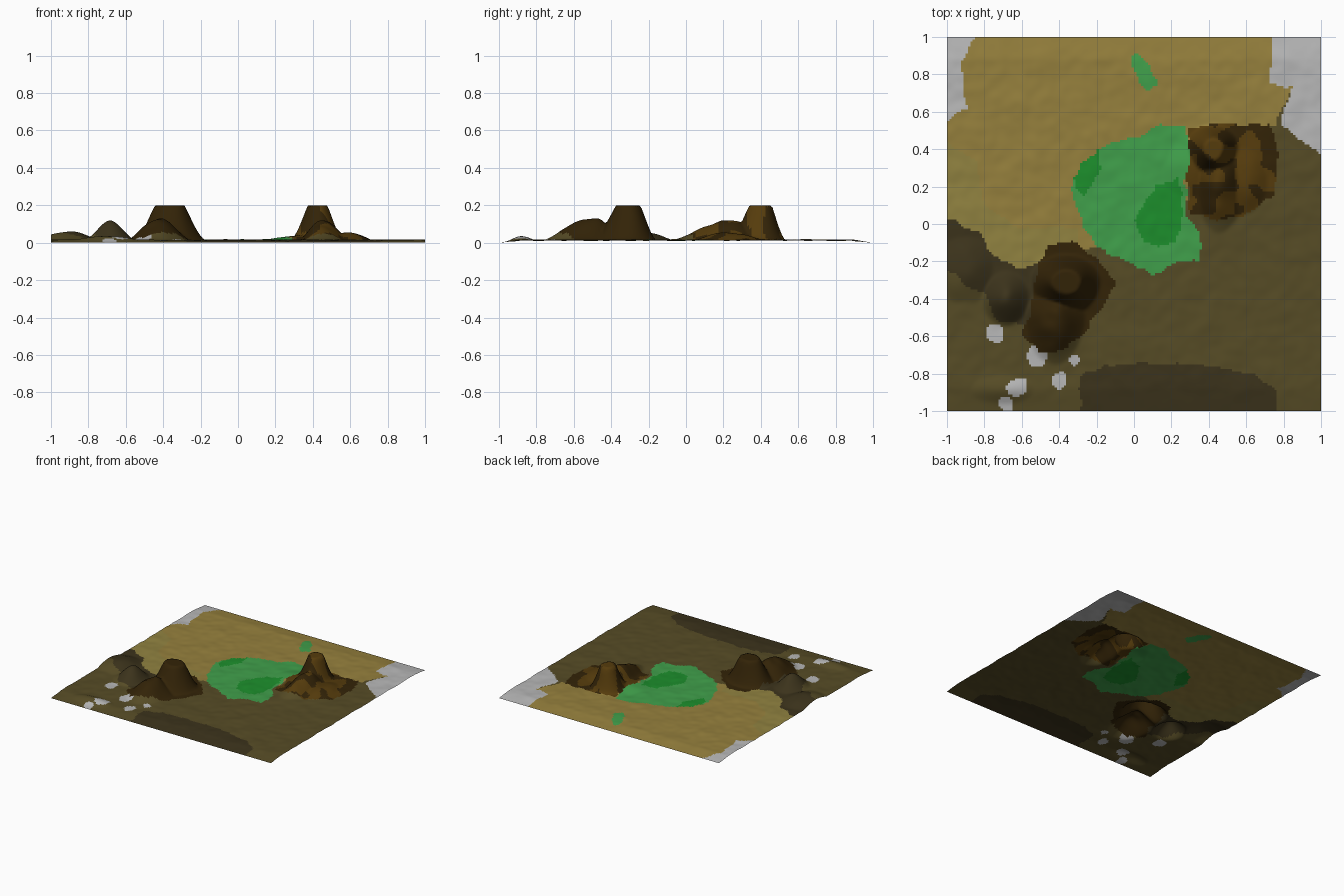
import bpy, bmesh, math
from mathutils import Vector, noise

if "Cube" in bpy.data.objects:
    bpy.data.objects.remove(bpy.data.objects["Cube"])

N = 160          # grid cells per side
TOP = 0.2        # peaks are cut flat at this height


def fbm(x, y, s, seed=0.0):
    return noise.noise(Vector((x * s, y * s, seed)))


# One hill: centre, height, then reach to left, right, front and back
def hill(x, y, cx, cy, h, left, right, front, back):
    dx, dy = x - cx, y - cy
    t = math.hypot(dx / (left if dx < 0 else right), dy / (front if dy < 0 else back))
    return h * (0.5 + 0.5 * math.cos(math.pi * t)) if t < 1 else 0.0


EAST_HILLS = [
    (0.43, 0.41, 0.26, 0.17, 0.15, 0.20, 0.14),   # peak
    (0.45, 0.24, 0.12, 0.15, 0.18, 0.38, 0.22),   # front ridge
    (0.60, 0.22, 0.052, 0.30, 0.17, 0.25, 0.30),  # shelf
    (0.35, 0.30, 0.035, 0.35, 0.20, 0.30, 0.25),  # meadow slope
]
WEST_HILLS = [
    (-0.36, -0.30, 0.27, 0.22, 0.21, 0.22, 0.16),  # peak
    (-0.42, -0.50, 0.13, 0.21, 0.20, 0.32, 0.20),  # front ridge
    (-0.68, -0.40, 0.11, 0.17, 0.16, 0.19, 0.19),  # shoulder
    (-0.90, -0.25, 0.058, 0.28, 0.22, 0.26, 0.26), # west edge rise
    (-0.70, -0.88, 0.033, 0.30, 0.30, 0.11, 0.12), # low mound
]


def height(x, y):
    edge = min(1.0, (1 - abs(y)) / 0.12)
    base = (0.014 + 0.005 * fbm(x, y, 7) + 0.003 * fbm(x, y, 16, 4)) * edge
    hs = max(hill(x, y, *p) for p in EAST_HILLS + WEST_HILLS)
    rough = 1 + 0.12 * fbm(x, y, 11, 2)
    z = max(base, hs * rough) + 0.15 * min(base, hs)
    return min(TOP, max(0.0, z))


# Outlines of the ground patches, seen from above
sand = [(-1.1, .48), (-.9, .62), (-.93, .85), (-.8, 1.1), (.72, 1.1), (.73, .75), (.85, .73),
        (.75, .52), (.3, .5), (.27, 0), (-.1, -.1), (-.3, -.15), (-.6, -.24), (-.75, -.18),
        (-.85, -.03), (-1.1, .06)]
pale_olive = [(-1.1, .48), (-.85, .35), (-.8, .1), (-.6, -.03), (-.3, -.02), (-.3, -.15),
              (-.6, -.24), (-.75, -.18), (-.85, -.03), (-1.1, .06)]
bare = [(.72, 1.1), (1.1, 1.1), (1.1, .3), (.9, .44), (.78, .53), (.85, .73), (.73, .75)]
bare_west = [(-1.1, .48), (-.9, .62), (-.93, .85), (-.8, 1.1), (-1.1, 1.1)]
shade_west = [(-1.1, .06), (-.85, -.03), (-.75, -.18), (-.6, -.24), (-.45, -.2), (-.52, -.55),
              (-.72, -.52), (-.8, -.38), (-1.1, -.2)]
shade_front = [(-.28, -1.1), (-.28, -.82), (-.15, -.75), (.3, -.74), (.65, -.8), (.75, -.9),
               (.77, -1.1)]
meadow = [(-.33, .25), (-.2, .4), (.05, .48), (.15, .53), (.28, .52), (.3, .35), (.27, .2),
          (.28, .05), (.35, -.05), (.35, -.2), (.25, -.2), (.1, -.27), (-.05, -.2),
          (-.2, -.12), (-.3, .05)]
small_meadow = [(-.02, .85), (0, .92), (.08, .85), (.12, .75), (.07, .7)]
deep_meadow = [(0, .02), (.12, .2), (.24, .25), (.26, .05), (.22, -.1), (.05, -.12)]
deep_meadow_west = [(-.33, .25), (-.2, .4), (-.18, .3), (-.27, .14)]
rock_west = [(-.45, -.1), (-.3, -.1), (-.1, -.3), (-.15, -.42), (-.25, -.56), (-.35, -.66),
             (-.5, -.7), (-.6, -.6), (-.55, -.45), (-.52, -.25)]
rock_east = [(.3, .5), (.45, .54), (.72, .53), (.77, .4), (.75, .15), (.6, .05), (.45, .02),
             (.3, .05), (.28, .25)]
bare_spots = [(-.74, -.58, .05), (-.52, -.7, .06), (-.63, -.87, .05), (-.4, -.84, .04),
              (-.68, -.96, .04), (-.33, -.73, .03)]


def inside(x, y, poly):
    hit = False
    for (x1, y1), (x2, y2) in zip(poly, poly[1:] + poly[:1]):
        if (y1 > y) != (y2 > y) and x < x1 + (y - y1) * (x2 - x1) / (y2 - y1):
            hit = not hit
    return hit


COLOURS = {
    "sand": (148, 127, 63), "pale_olive": (143, 129, 66), "olive": (87, 77, 42),
    "shade": (62, 54, 33), "bare": (182, 182, 182), "green": (66, 158, 76),
    "deep_green": (34, 142, 48), "rock": (54, 40, 16), "rock_warm": (86, 62, 20),
}
NAMES = list(COLOURS)


# Which ground colour lies at a point
def ground(px, py):
    x = px + 0.022 * fbm(px, py, 13, 8)
    y = py + 0.022 * fbm(px, py, 13, 9)
    if inside(x, y, meadow):
        deep = inside(x, y, deep_meadow) or inside(x, y, deep_meadow_west)
        return "deep_green" if deep else "green"
    if inside(x, y, small_meadow):
        return "green"
    if inside(x, y, rock_east):
        return "rock_warm" if fbm(x, y, 9, 3) > -0.05 else "rock"
    if inside(x, y, rock_west):
        return "rock"
    if any(math.hypot(x - a, y - b) < r for a, b, r in bare_spots):
        return "bare"
    if inside(x, y, shade_west) or inside(x, y, shade_front):
        return "shade"
    if inside(x, y, pale_olive):
        return "pale_olive"
    if inside(x, y, sand):
        return "sand"
    if inside(x, y, bare) or inside(x, y, bare_west):
        return "bare"
    return "olive"


# Terrain sheet
bm = bmesh.new()
bmesh.ops.create_grid(bm, x_segments=N, y_segments=N, size=1)
for v in bm.verts:
    v.co.z = height(v.co.x, v.co.y)
for f in bm.faces:
    c = f.calc_center_median()
    f.material_index = NAMES.index(ground(c.x, c.y))
    f.smooth = True
mesh = bpy.data.meshes.new("terrain")
bm.to_mesh(mesh)
bm.free()
for name, rgb in COLOURS.items():
    mat = bpy.data.materials.new(name)
    mat.diffuse_color = [(c / 255) ** 2.2 for c in rgb] + [1]
    mat.use_nodes = True
    mat.node_tree.nodes["Principled BSDF"].inputs["Base Color"].default_value = mat.diffuse_color
    mesh.materials.append(mat)
terrain = bpy.data.objects.new("terrain", mesh)
bpy.context.collection.objects.link(terrain)
